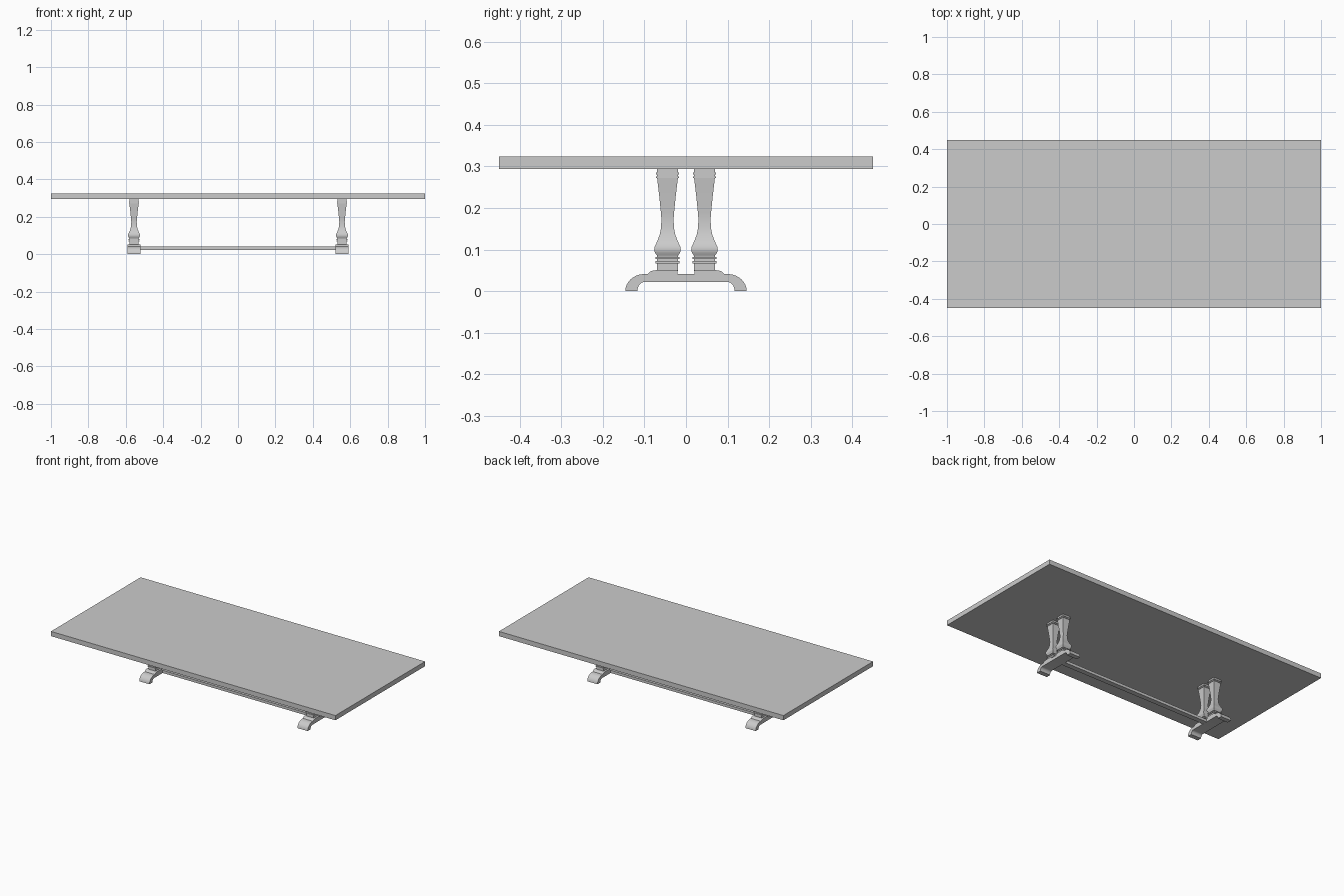
import bpy, bmesh
from math import sin, cos, pi, radians

if "Cube" in bpy.data.objects:
    bpy.data.objects.remove(bpy.data.objects["Cube"])


def make(name, bm, smooth=False):
    bmesh.ops.recalc_face_normals(bm, faces=bm.faces[:])
    me = bpy.data.meshes.new(name)
    bm.to_mesh(me)
    bm.free()
    ob = bpy.data.objects.new(name, me)
    bpy.context.collection.objects.link(ob)
    if smooth:
        bpy.ops.object.select_all(action='DESELECT')
        ob.select_set(True)
        bpy.context.view_layer.objects.active = ob
        bpy.ops.object.shade_smooth_by_angle(angle=radians(30))
    return ob


def box(name, x0, x1, y0, y1, z0, z1):
    bm = bmesh.new()
    bmesh.ops.create_cube(bm, size=1)
    for v in bm.verts:
        v.co = ((x0 + x1) / 2 + v.co.x * (x1 - x0),
                (y0 + y1) / 2 + v.co.y * (y1 - y0),
                (z0 + z1) / 2 + v.co.z * (z1 - z0))
    return make(name, bm)


def arc(cy, cz, ry, rz, a0, a1, n=8):
    angles = [radians(a0 + (a1 - a0) * i / n) for i in range(n + 1)]
    return [(cy + ry * cos(a), cz + rz * sin(a)) for a in angles]


def square_baluster(name, cx, cy, profile):
    # square cross-sections stacked along z
    bm = bmesh.new()
    rings = [[bm.verts.new((cx + sx * r, cy + sy * r, z))
              for sx, sy in ((-1, -1), (1, -1), (1, 1), (-1, 1))]
             for z, r in profile]
    for a, b in zip(rings, rings[1:]):
        for i in range(4):
            j = (i + 1) % 4
            bm.faces.new((a[i], a[j], b[j], b[i]))
    bm.faces.new(rings[0])
    bm.faces.new(rings[-1])
    return make(name, bm, True)


def foot(name, cx, half):
    # arched profile in y-z, right half then mirrored, extruded along x
    right = [(0, 0.041), (0.093, 0.041)]
    right += arc(0.100, 0, 0.046, 0.041, 85, 0)
    right += arc(0.100, 0, 0.017, 0.022, 0, 90)
    right.append((0, 0.022))
    outline = right + [(-y, z) for y, z in reversed(right[1:-1])]
    bm = bmesh.new()
    f = bm.faces.new([bm.verts.new((cx - half, y, z)) for y, z in outline])
    new = bmesh.ops.extrude_face_region(bm, geom=[f])['geom']
    bmesh.ops.translate(bm, vec=(2 * half, 0, 0),
                        verts=[v for v in new if isinstance(v, bmesh.types.BMVert)])
    return make(name, bm, True)


def pad(name, cx, half, side):
    # small raised block with a cove on its outer edge
    outline = [(0.02, 0.041), (0.02, 0.051), (0.071, 0.051)]
    outline += arc(0.074, 0.038, 0.018, 0.012, 90, 15, 5) + [(0.092, 0.041)]
    bm = bmesh.new()
    f = bm.faces.new([bm.verts.new((cx - half, side * y, z)) for y, z in outline])
    new = bmesh.ops.extrude_face_region(bm, geom=[f])['geom']
    bmesh.ops.translate(bm, vec=(2 * half, 0, 0),
                        verts=[v for v in new if isinstance(v, bmesh.types.BMVert)])
    return make(name, bm, True)


# baluster outline: (height, half width)
PROFILE = [
    (0.049, 0.025), (0.067, 0.025), (0.067, 0.029), (0.072, 0.029),
    (0.072, 0.025), (0.077, 0.025), (0.077, 0.029), (0.082, 0.029),
    (0.082, 0.025), (0.087, 0.026), (0.092, 0.030), (0.099, 0.032),
    (0.107, 0.031), (0.115, 0.027), (0.122, 0.024), (0.135, 0.019),
    (0.150, 0.016), (0.172, 0.0145), (0.190, 0.016), (0.230, 0.020),
    (0.272, 0.025), (0.272, 0.028), (0.276, 0.028), (0.276, 0.025),
    (0.281, 0.025), (0.281, 0.028), (0.285, 0.028), (0.285, 0.025),
    (0.296, 0.025),
]

# tabletop and stretcher
box("tabletop", -1, 1, -0.45, 0.45, 0.294, 0.324)
box("stretcher", -0.53, 0.53, -0.016, 0.016, 0.023, 0.040)

# two pedestals, each with an arched foot and a pair of balusters
for sx, end in ((-1, "left"), (1, "right")):
    cx = sx * 0.556
    foot(end + "_foot", cx, 0.036)
    for sy, face in ((-1, "front"), (1, "back")):
        pad(f"{end}_{face}_foot_pad", cx, 0.036, sy)
        square_baluster(f"{end}_{face}_baluster", cx, sy * 0.0445, PROFILE)
